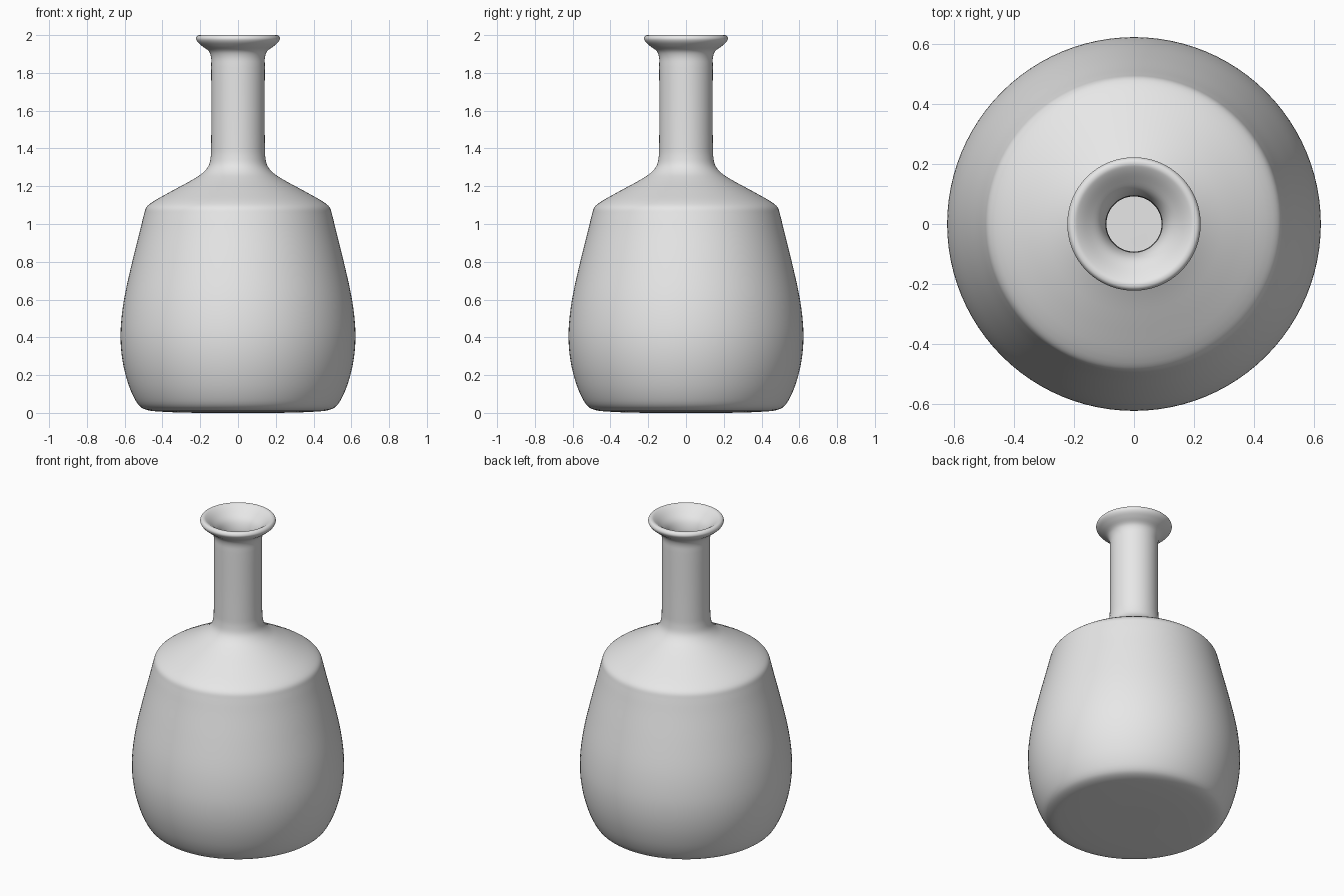
import bpy, bmesh, math
from mathutils import Vector

if "Cube" in bpy.data.objects:
    bpy.data.objects.remove(bpy.data.objects["Cube"])

SEG = 96    # sides around the bottle
SUB = 4     # curve steps between profile points

# Profile (radius, height): underside, body, shoulder, neck, lip, then the inside wall
outer = [(0, 0), (0.20, 0.0), (0.40, 0.006), (0.48, 0.015), (0.52, 0.035),
         (0.56, 0.10), (0.595, 0.20), (0.615, 0.30), (0.622, 0.40), (0.617, 0.50),
         (0.60, 0.62), (0.56, 0.80), (0.52, 0.96), (0.498, 1.05), (0.487, 1.085),
         (0.462, 1.11), (0.35, 1.175), (0.24, 1.235), (0.185, 1.272), (0.155, 1.31),
         (0.144, 1.36), (0.142, 1.42), (0.142, 1.83), (0.143, 1.885),
         (0.155, 1.915), (0.19, 1.942), (0.215, 1.965), (0.222, 1.982), (0.214, 1.997)]
inner = [(0.20, 2.0), (0.185, 1.993), (0.15, 1.965), (0.115, 1.93), (0.097, 1.885),
         (0.093, 1.83), (0.093, 1.42), (0.094, 1.34), (0.115, 1.27), (0.20, 1.20),
         (0.33, 1.13), (0.43, 1.07), (0.455, 1.02), (0.51, 0.80), (0.56, 0.55),
         (0.572, 0.40), (0.545, 0.20), (0.50, 0.08), (0.44, 0.06), (0.20, 0.05), (0, 0.05)]


def smooth_curve(pts):
    """Centripetal Catmull-Rom through the points."""
    p = [Vector(q) for q in pts]
    p = [2 * p[0] - p[1]] + p + [2 * p[-1] - p[-2]]
    out = []
    for i in range(1, len(p) - 2):
        a, b, c, d = p[i - 1:i + 3]
        t0 = 0.0
        t1 = t0 + math.sqrt((b - a).length)
        t2 = t1 + math.sqrt((c - b).length)
        t3 = t2 + math.sqrt((d - c).length)
        for k in range(SUB):
            t = t1 + (t2 - t1) * k / SUB
            a1 = a * ((t1 - t) / (t1 - t0)) + b * ((t - t0) / (t1 - t0))
            a2 = b * ((t2 - t) / (t2 - t1)) + c * ((t - t1) / (t2 - t1))
            a3 = c * ((t3 - t) / (t3 - t2)) + d * ((t - t2) / (t3 - t2))
            b1 = a1 * ((t2 - t) / (t2 - t0)) + a2 * ((t - t0) / (t2 - t0))
            b2 = a2 * ((t3 - t) / (t3 - t1)) + a3 * ((t - t1) / (t3 - t1))
            out.append(b1 * ((t2 - t) / (t2 - t1)) + b2 * ((t - t1) / (t2 - t1)))
    return out + [p[-2]]


def lathe(name, profile, material):
    """Revolve a profile that starts and ends on the axis."""
    bm = bmesh.new()
    rings = []
    for r, z in profile:
        if r < 1e-5:
            rings.append([bm.verts.new((0, 0, z))] * SEG)
        else:
            rings.append([bm.verts.new((r * math.cos(2 * math.pi * i / SEG),
                                        r * math.sin(2 * math.pi * i / SEG),
                                        max(z, 0))) for i in range(SEG)])
    for lo, hi in zip(rings, rings[1:]):
        for i in range(SEG):
            j = (i + 1) % SEG
            quad = list(dict.fromkeys((lo[i], lo[j], hi[j], hi[i])))
            bm.faces.new(quad).smooth = True
    bmesh.ops.recalc_face_normals(bm, faces=bm.faces)
    mesh = bpy.data.meshes.new(name)
    bm.to_mesh(mesh)
    bm.free()
    mesh.materials.append(material)
    obj = bpy.data.objects.new(name, mesh)
    bpy.context.collection.objects.link(obj)
    return obj


grey = bpy.data.materials.new("light_grey")
grey.diffuse_color = (0.8, 0.8, 0.8, 1)
grey.use_nodes = True
grey.node_tree.nodes["Principled BSDF"].inputs["Base Color"].default_value = grey.diffuse_color

# Hollow bottle
lathe("bottle", smooth_curve(outer + inner), grey)
